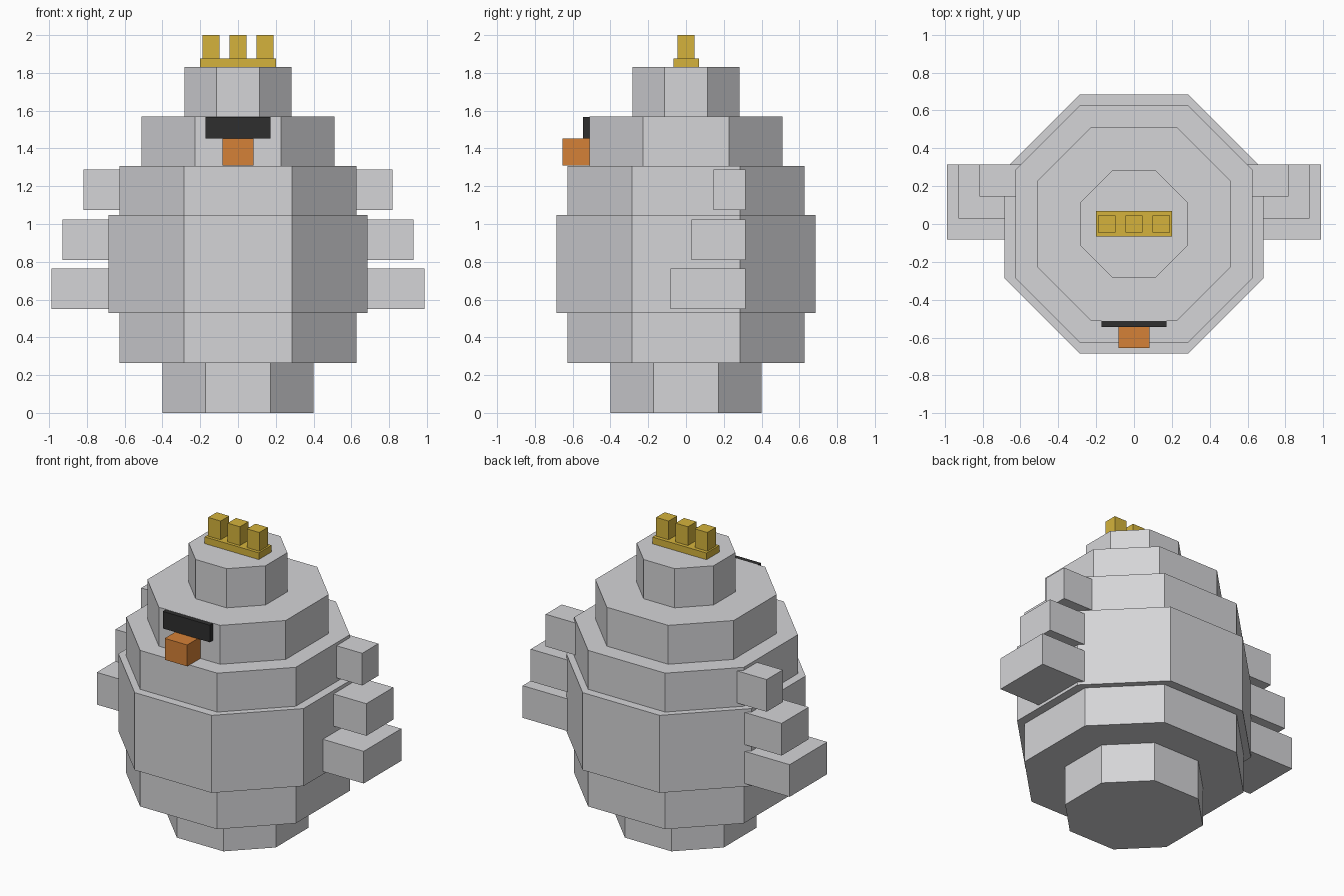
import bpy
import bmesh

cube = bpy.data.objects.get("Cube")
if cube:
    bpy.data.objects.remove(cube, do_unlink=True)


def material(name, rgb):
    mat = bpy.data.materials.new(name)
    mat.use_nodes = True
    colour = (*rgb, 1.0)
    mat.diffuse_color = colour
    bsdf = next(n for n in mat.node_tree.nodes if n.type == 'BSDF_PRINCIPLED')
    bsdf.inputs["Base Color"].default_value = colour
    return mat


GREY = material("light_grey", (0.66, 0.66, 0.68))
GOLD = material("gold", (0.66, 0.45, 0.045))
ORANGE = material("orange", (0.66, 0.22, 0.038))
BLACK = material("black", (0.028, 0.028, 0.028))


def prism(name, outline, z0, z1, mat):
    """Extrude a counter-clockwise outline upwards from z0 to z1."""
    bm = bmesh.new()
    base = bm.faces.new([bm.verts.new((x, y, z0)) for x, y in outline])
    top = bmesh.ops.extrude_face_region(bm, geom=[base], use_keep_orig=True)
    verts = [v for v in top["geom"] if isinstance(v, bmesh.types.BMVert)]
    bmesh.ops.translate(bm, verts=verts, vec=(0, 0, z1 - z0))
    bmesh.ops.recalc_face_normals(bm, faces=bm.faces)
    mesh = bpy.data.meshes.new(name)
    bm.to_mesh(mesh)
    bm.free()
    mesh.materials.append(mat)
    obj = bpy.data.objects.new(name, mesh)
    bpy.context.collection.objects.link(obj)
    return obj


def box(name, x, y, z, mat):
    outline = [(x[0], y[0]), (x[1], y[0]), (x[1], y[1]), (x[0], y[1])]
    return prism(name, outline, *z, mat)


def octagon(r, f):
    """Octagon with flats at distance r and half flat width f."""
    return [(f, -r), (r, -f), (r, f), (f, r), (-f, r), (-r, f), (-r, -f), (-f, -r)]


# Stacked octagonal body and head: name, radius, half flat, bottom, top
for name, r, f, z0, z1 in [
    ("foot_base", 0.40, 0.172, 0.0, 0.265),
    ("lower_belly", 0.627, 0.285, 0.265, 0.53),
    ("belly", 0.685, 0.285, 0.53, 1.048),
    ("chest", 0.627, 0.285, 1.048, 1.308),
    ("head", 0.512, 0.227, 1.308, 1.568),
    ("head_top", 0.284, 0.115, 1.568, 1.83),
]:
    prism(name, octagon(r, f), z0, z1, GREY)

# Three stepped feathers on each side: name, tip, front edge, bottom
for name, tip, front, z0 in [
    ("lower_feather", 0.987, -0.082, 0.55),
    ("middle_feather", 0.928, 0.03, 0.81),
    ("upper_feather", 0.817, 0.145, 1.073),
]:
    box("left_" + name, (0.5, tip), (front, 0.315), (z0, z0 + 0.215), GREY)
    box("right_" + name, (-tip, -0.5), (front, 0.315), (z0, z0 + 0.215), GREY)

# Face
box("eye_band", (-0.173, 0.173), (-0.545, -0.50), (1.453, 1.567), BLACK)
box("beak", (-0.083, 0.083), (-0.655, -0.50), (1.31, 1.453), ORANGE)

# Crown
box("crown_base", (-0.2, 0.2), (-0.066, 0.069), (1.83, 1.875), GOLD)
for side, x in [("right", -0.143), ("middle", 0.0), ("left", 0.143)]:
    box(side + "_crown_prong", (x - 0.046, x + 0.046), (-0.045, 0.045),
        (1.875, 2.0), GOLD)
